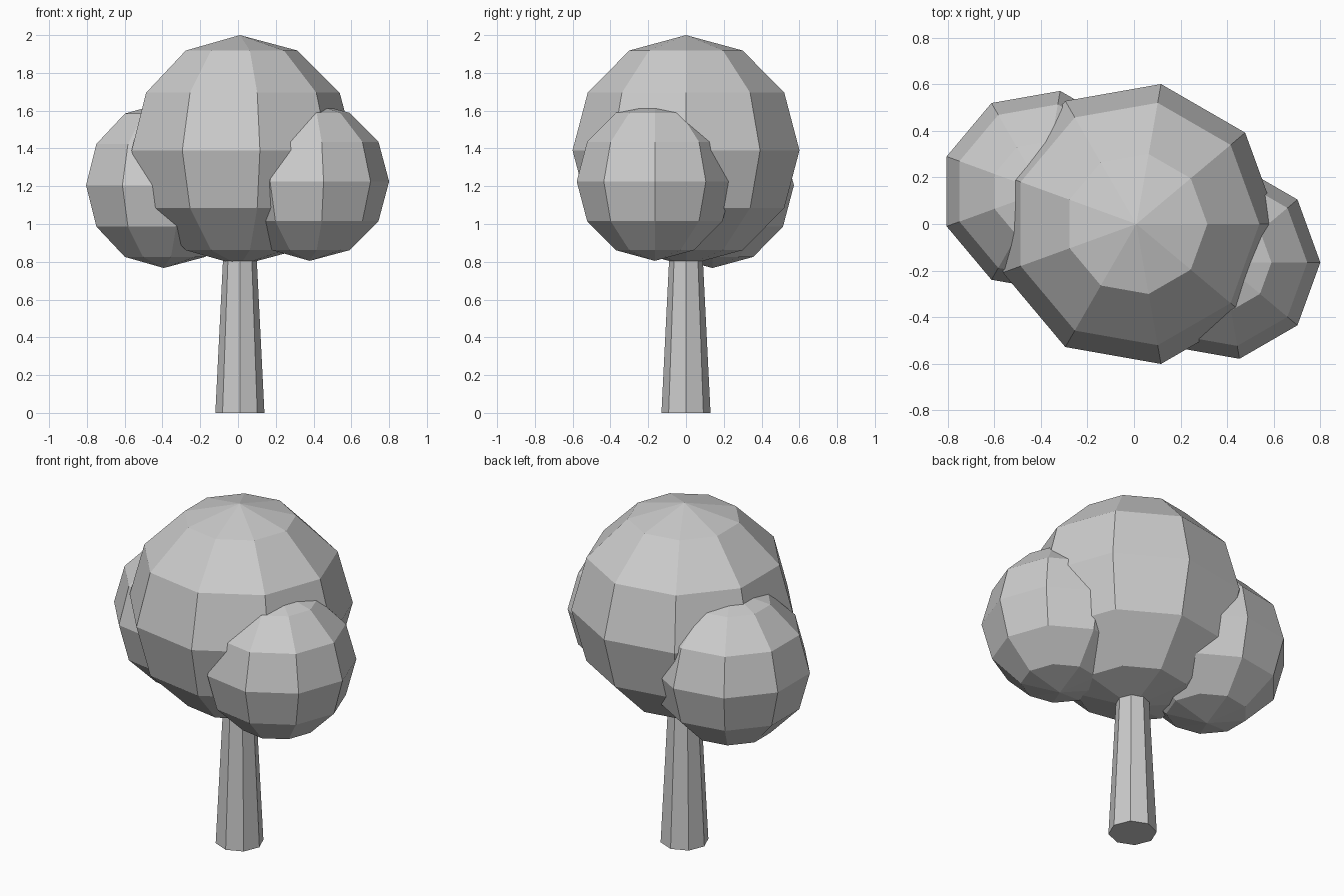
import bpy
import bmesh
from math import sin, cos, pi, tau

cube = bpy.data.objects.get("Cube")
if cube:
    bpy.data.objects.remove(cube, do_unlink=True)

# One plain grey for the whole tree
GREY = (0.6, 0.6, 0.6, 1.0)
grey = bpy.data.materials.new("light grey")
grey.use_nodes = True
grey.diffuse_color = GREY
grey.node_tree.nodes["Principled BSDF"].inputs["Base Color"].default_value = GREY


def lathe(name, profile, sides, location):
    """Flat-shaded solid turned around z from (radius, height) pairs, bottom to top."""
    bm = bmesh.new()
    rings = []
    for radius, z in profile:
        rings.append([bm.verts.new((radius * cos(tau * i / sides),
                                    radius * sin(tau * i / sides), z))
                      for i in range(sides)])
    for low, high in zip(rings, rings[1:]):
        for i in range(sides):
            j = (i + 1) % sides
            bm.faces.new((low[i], low[j], high[j], high[i]))
    # Cap open ends; pointed ends collapse to a single pole
    if profile[0][0] > 0:
        bm.faces.new(rings[0][::-1])
    if profile[-1][0] > 0:
        bm.faces.new(rings[-1])
    bmesh.ops.remove_doubles(bm, verts=bm.verts, dist=1e-5)
    bmesh.ops.recalc_face_normals(bm, faces=bm.faces)
    mesh = bpy.data.meshes.new(name)
    bm.to_mesh(mesh)
    bm.free()
    mesh.materials.append(grey)
    obj = bpy.data.objects.new(name, mesh)
    obj.location = location
    bpy.context.collection.objects.link(obj)
    return obj


def foliage(name, radius, location, sides=9, bands=6):
    """Low-poly ball of leaves."""
    profile = [(radius * max(0.0, sin(pi * k / bands)), -radius * cos(pi * k / bands))
               for k in range(bands + 1)]
    profile[0], profile[-1] = (0, -radius), (0, radius)
    return lathe(name, profile, sides, location)


# Tapered trunk, running up into the crown
lathe("trunk", [(0.13, 0), (0.08, 1.0)], 8, (0.01, 0, 0))

# Overlapping balls of leaves
foliage("main_crown", 0.61, (0.01, 0, 1.39))
foliage("left_foliage", 0.42, (0.38, -0.165, 1.225))
foliage("right_foliage", 0.438, (-0.393, 0.14, 1.205))
